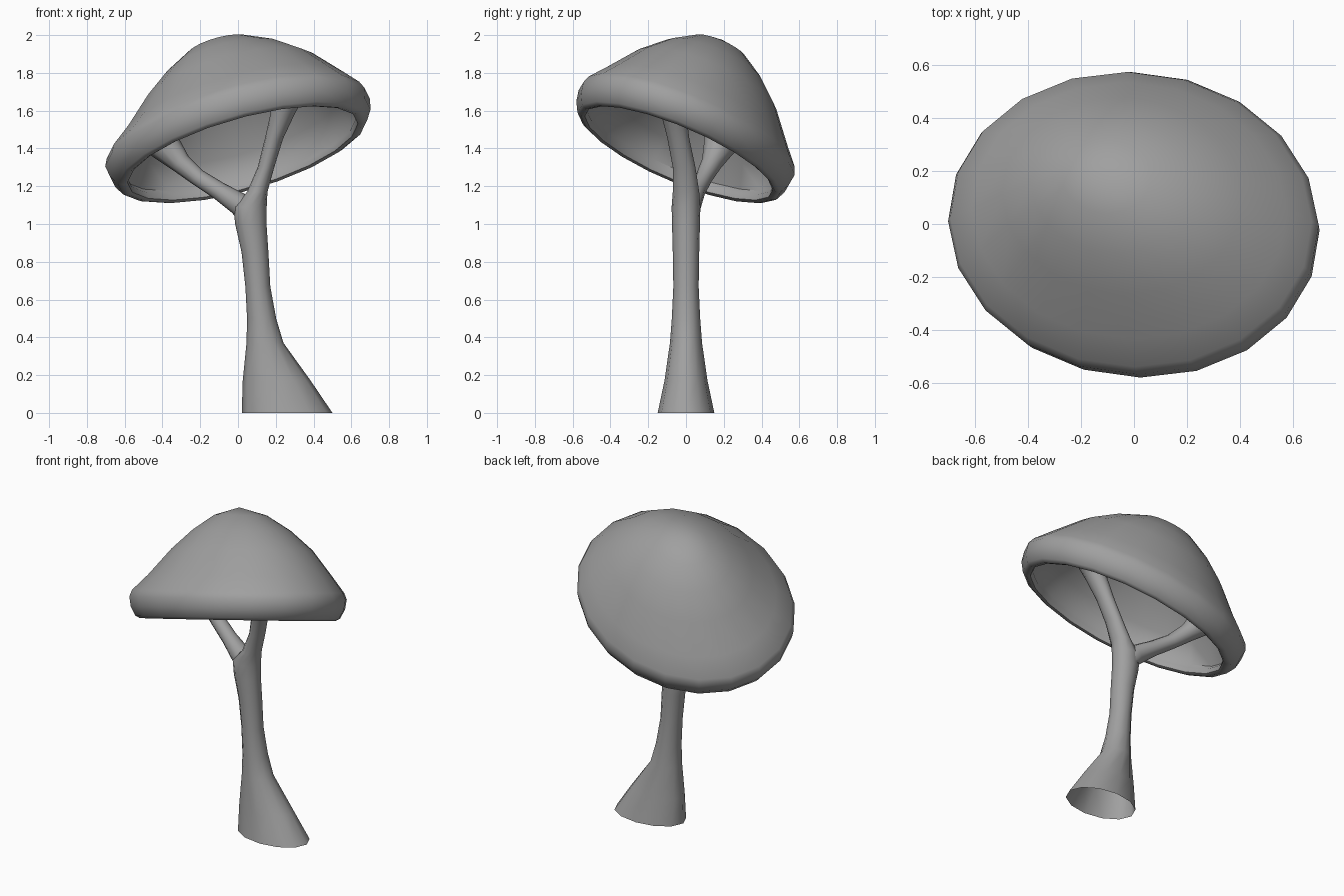
import bpy, bmesh, math
from mathutils import Vector

cube = bpy.data.objects.get("Cube")
if cube:
    bpy.data.objects.remove(cube, do_unlink=True)

GREY = (0.35, 0.35, 0.35, 1)
mat = bpy.data.materials.new("plain grey")
mat.use_nodes = True
mat.diffuse_color = GREY
mat.node_tree.nodes["Principled BSDF"].inputs["Base Color"].default_value = GREY


def ring(bm, centre, normal, ru, rv, sides, roll):
    """Elliptical loop of vertices across the normal, long axis turned from x by roll."""
    n = Vector(normal).normalized()
    x = Vector((0, 1, 0)).cross(n).normalized()
    y = n.cross(x)
    u = x * math.cos(roll) + y * math.sin(roll)
    v = n.cross(u)
    angles = [math.tau * i / sides for i in range(sides)]
    return [bm.verts.new(Vector(centre) + u * ru * math.cos(a) + v * rv * math.sin(a))
            for a in angles]


def loft(name, sections, sides, roll=0, pointed=False, sharp=80):
    """Skin over sections; pointed closes both ends to a point."""
    bm = bmesh.new()
    loops = [ring(bm, *s, sides, roll) for s in sections]
    for a, b in zip(loops, loops[1:]):
        for i in range(sides):
            j = (i + 1) % sides
            bm.faces.new((a[i], a[j], b[j], b[i]))
    if pointed:
        for loop in (loops[0], loops[-1]):
            bmesh.ops.pointmerge(bm, verts=loop, merge_co=loop[0].co.lerp(loop[sides // 2].co, 0.5))
    bmesh.ops.recalc_face_normals(bm, faces=bm.faces)
    mesh = bpy.data.meshes.new(name)
    bm.to_mesh(mesh)
    bm.free()
    obj = bpy.data.objects.new(name, mesh)
    bpy.context.collection.objects.link(obj)
    mesh.materials.append(mat)
    bpy.ops.object.select_all(action="DESELECT")
    obj.select_set(True)
    bpy.context.view_layer.objects.active = obj
    bpy.ops.object.shade_smooth_by_angle(angle=math.radians(sharp))


# Cap: tilted dome, rolled rim and hollow underside, as (scale, height, sideways lean)
tilt = Vector((-0.25, 0.385, 1)).normalized()
middle = Vector((0, 0, 1.475))
profile = [(0.01, 0.55, 0), (0.24, 0.507, 0.01), (0.45, 0.42, 0.02), (0.65, 0.305, 0.025),
           (0.85, 0.145, 0.015), (0.975, 0.05, 0), (1, 0.01, 0), (0.985, -0.05, 0),
           (0.94, -0.105, 0), (0.9, -0.118, 0), (0.87, -0.11, 0), (0.865, -0.08, 0),
           (0.89, -0.05, 0), (0.8, 0.07, 0.01), (0.6, 0.24, 0.02), (0.35, 0.37, 0.01),
           (0.01, 0.44, 0)]
loft("cap", [(middle + tilt * h + Vector((lean, 0, 0)), tilt, 0.735 * s, 0.6 * s)
             for s, h, lean in profile], 20, roll=-0.27, pointed=True, sharp=60)

# Trunk, leaning into the main branch: z, centre x, centre y, half width, half depth
trunk = [(0, 0.26, 0, 0.24, 0.15), (0.17, 0.205, 0, 0.18, 0.114), (0.37, 0.143, 0, 0.098, 0.085),
         (0.5, 0.125, 0, 0.077, 0.075), (0.67, 0.105, 0, 0.066, 0.067), (0.85, 0.09, 0, 0.071, 0.07),
         (1, 0.068, 0, 0.083, 0.074), (1.09, 0.064, 0, 0.088, 0.076), (1.17, 0.102, 0, 0.054, 0.07),
         (1.3, 0.148, -0.01, 0.044, 0.06), (1.45, 0.19, -0.04, 0.048, 0.058),
         (1.58, 0.235, -0.065, 0.064, 0.066), (1.72, 0.275, -0.08, 0.1, 0.1)]
loft("trunk", [((x, y, z), (0, 0, 1), rx, ry) for z, x, y, rx, ry in trunk], 12)

# Side branch, flaring where it meets the cap: point, radius
path = [((0.07, 0.01, 1.03), 0.06), ((0.01, 0.02, 1.105), 0.062), ((-0.1, 0.055, 1.175), 0.048),
        ((-0.21, 0.095, 1.245), 0.045), ((-0.3, 0.135, 1.32), 0.055), ((-0.375, 0.17, 1.4), 0.082),
        ((-0.42, 0.195, 1.46), 0.11)]
points = [Vector(p) for p, r in path]
sections = []
for i, (p, r) in enumerate(path):
    along = points[min(i + 1, len(points) - 1)] - points[max(i - 1, 0)]
    sections.append((p, along, r, r))
loft("side_branch", sections, 10)
